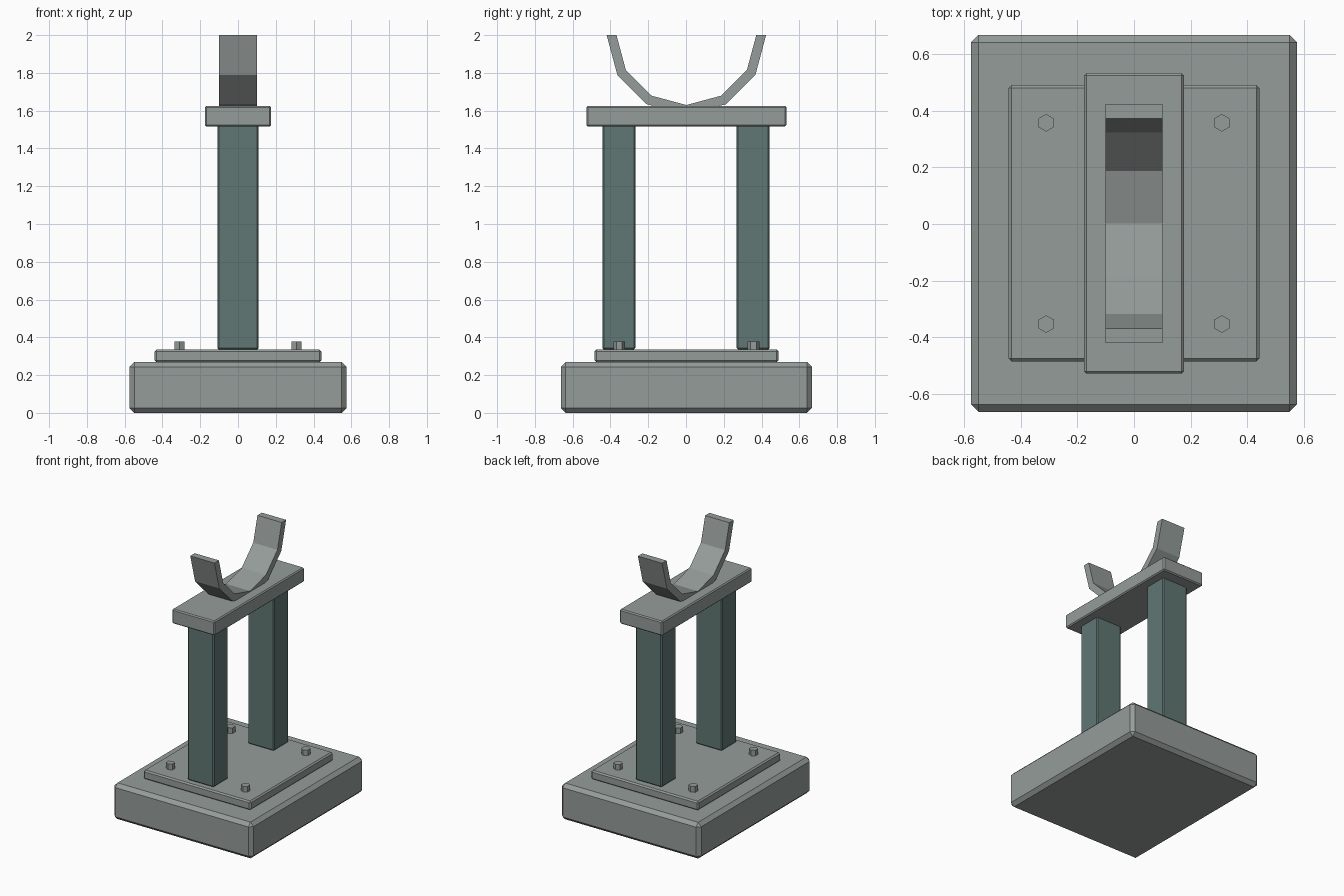
import bpy, bmesh, math

if "Cube" in bpy.data.objects:
    bpy.data.objects.remove(bpy.data.objects["Cube"])


def material(name, rgb):
    m = bpy.data.materials.new(name)
    m.diffuse_color = (*rgb, 1)
    m.use_nodes = True
    m.node_tree.nodes["Principled BSDF"].inputs["Base Color"].default_value = m.diffuse_color
    return m


GREY = material("weathered grey", (0.30, 0.335, 0.32))
TEAL = material("dark teal", (0.115, 0.185, 0.172))


def finish(name, bm, mat):
    bmesh.ops.recalc_face_normals(bm, faces=bm.faces)
    me = bpy.data.meshes.new(name)
    bm.to_mesh(me)
    bm.free()
    me.materials.append(mat)
    ob = bpy.data.objects.new(name, me)
    bpy.context.collection.objects.link(ob)
    return ob


def box(name, lo, hi, chamfer, mat):
    bm = bmesh.new()
    bmesh.ops.create_cube(bm, size=1)
    for v in bm.verts:
        v.co = [lo[i] if v.co[i] < 0 else hi[i] for i in range(3)]
    bmesh.ops.bevel(bm, geom=bm.edges[:], offset=chamfer, segments=1,
                    affect='EDGES', profile=0.5)
    return finish(name, bm, mat)


# Stepped base
box("base_block", (-0.575, -0.663, 0), (0.575, 0.667, 0.27), 0.026, GREY)
box("mounting_plate", (-0.442, -0.485, 0.268), (0.442, 0.49, 0.335), 0.01, GREY)

# Hexagonal bolts, one near each plate corner
for sx in (-1, 1):
    for sy in (-1, 1):
        bm = bmesh.new()
        bmesh.ops.create_cone(bm, cap_ends=True, segments=6,
                              radius1=0.031, radius2=0.031, depth=0.05)
        bmesh.ops.translate(bm, verts=bm.verts, vec=(sx * 0.31, sy * 0.355 + 0.002, 0.352))
        finish("bolt", bm, GREY)

# Two upright legs
for label, y in (("front", -0.355), ("back", 0.355)):
    box(label + "_leg", (-0.108, y - 0.087, 0.335), (0.108, y + 0.087, 1.525), 0.008, TEAL)

# Crossbar on top of the legs
box("crossbar", (-0.176, -0.528, 1.517), (0.176, 0.532, 1.625), 0.008, GREY)

# Half-ring cradle, six flat segments
bm = bmesh.new()
rings = []
for i in range(7):
    a = math.radians(-90 + 30 * i)
    rings.append([bm.verts.new((x, r * math.sin(a) + 0.002, 2.0 - r * math.cos(a)))
                  for x, r in ((-0.1, 0.37), (0.1, 0.37), (0.1, 0.422), (-0.1, 0.422))])
for p, q in zip(rings, rings[1:]):
    for k in range(4):
        n = (k + 1) % 4
        bm.faces.new((p[k], p[n], q[n], q[k]))
bm.faces.new(rings[0])
bm.faces.new(rings[-1])
finish("cradle", bm, GREY)
